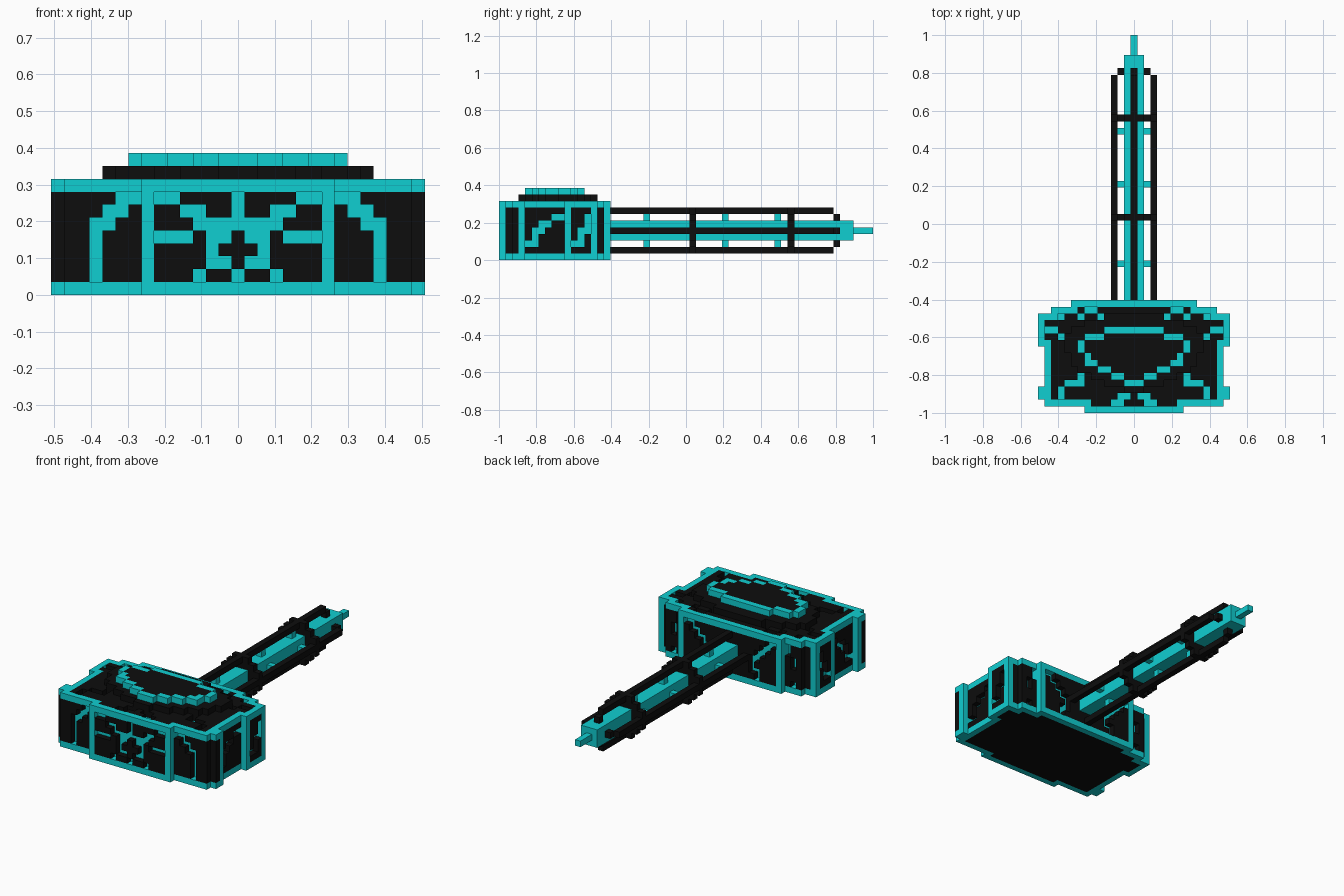
import bpy
import bmesh
from mathutils import Vector

cube = bpy.data.objects.get("Cube")
if cube:
    bpy.data.objects.remove(cube, do_unlink=True)

V = 2 / 57          # edge of one block
cells = {}          # (x, y, z) -> (part name, colour index)
DARK, GLOW = 0, 1


def make_material(name, rgb):
    mat = bpy.data.materials.new(name)
    mat.use_nodes = True
    colour = (*rgb, 1)
    mat.diffuse_color = colour
    bsdf = mat.node_tree.nodes["Principled BSDF"]
    bsdf.inputs["Base Color"].default_value = colour
    bsdf.inputs["Roughness"].default_value = 0.8
    return mat


materials = [make_material("black", (0.004, 0.004, 0.004)),
             make_material("cyan", (0.005, 0.62, 0.64))]


def fill(part, colour, xs, ys, zs):
    for x in xs:
        for y in ys:
            for z in zs:
                cells[x, y, z] = (part, colour)


def span(a, b=None):
    """Inclusive range; one argument gives a span symmetric about zero."""
    return range(-a, a + 1) if b is None else range(a, b + 1)


def marks(rows, top):
    """Yield (column, row) of every # in a drawing whose first row is top."""
    for i, row in enumerate(rows):
        for column, char in enumerate(row):
            if char == "#":
                yield column, top - i


# Hammer head: stepped plan, half width for each row from front to back
HALF = [7, 13, 14, 14] + [13] * 6 + [14] * 5 + [12, 9]
plan = {(x, y) for y, w in enumerate(HALF) for x in span(w)}
posts = {(7, 0), (14, 3), (14, 10), (14, 14), (9, 16)}
HEAD_TOP = 8

for x, y in plan:
    side = any(p not in plan for p in ((x + 1, y), (x - 1, y), (x, y + 1), (x, y - 1)))
    rim = any((x + i, y + j) not in plan for i in span(1) for j in span(1))
    for z in span(0, HEAD_TOP):
        cap = z in (0, HEAD_TOP)
        if (cap and rim) or (abs(x), y) in posts:
            cells[x, y, z] = ("head_frame", GLOW)
        elif cap or side:
            cells[x, y, z] = ("head_panels", DARK)
        else:
            cells[x, y, z] = ("head_core", GLOW)


def carve(cell):
    """Open a panel block so that the glowing core shows through."""
    if cells.get(cell, ("", 0))[0] == "head_panels":
        del cells[cell]


# Grooves, drawn for the +x half and mirrored
FRONT = ["#....##.##..",
         "#..##....##.",
         "####......##",
         ".##.###....#",
         "..#........#",
         ".##........#",
         "#..#.......#"]
BACK = [".......##.#.",
        "......##..#.",
        ".....##....#",
        "....##.....#",
        "....#.......",
        "....##......",
        ".....#.....#"]
SIDE = ["....##...#",
        "..##.....#",
        ".##.....##",
        ".#......#.",
        "##.....##."]
TOP = ["......##",
       ".....#..#..#",
       "",
       "............##",
       "...........#",
       "", "", "", "", "",
       "........#",
       "........###",
       "...........#",
       ".##........#",
       "..##"]

for s in (-1, 1):
    for c, z in marks(FRONT, 7):
        carve((s * c, min(y for x, y in plan if x == c), z))
    for c, z in marks(BACK, 7):
        carve((s * c, max(y for x, y in plan if x == c), z))
    for c, z in marks(SIDE, 6):
        carve((s * HALF[c + 4], c + 4, z))
    for c, y in marks(TOP, 15):
        carve((s * c, y, HEAD_TOP))

# Raised plate and shield crest on top of the head
for y, w in enumerate([1, 4, 6, 8, 9, 9, 10, 10, 10, 9, 7, 4], start=3):
    fill("top_plate", DARK, span(w), [y], [9])
CREST = ["#####",
         ".....###",
         "........#",
         "........#",
         ".......#",
         "......##",
         "....##",
         "..##",
         "##"]
for i, row in enumerate(CREST):
    fill("crest_field", DARK, span(len(row) - 1), [12 - i], [10])
for c, y in marks(CREST, 12):
    fill("crest_border", GLOW, {c, -c}, [y], [10])

# Handle: glowing core with a tip, four dark rails, collars and cross pegs
AXIS = 4
fill("handle_core", GLOW, span(1), span(17, 53), span(AXIS - 1, AXIS + 1))
fill("handle_tip", GLOW, [0], span(54, 56), [AXIS])
for dx, dz in ((1, 0), (-1, 0), (0, 1), (0, -1)):
    fill("handle_rails", DARK, [3 * dx], span(17, 50), [AXIS + 3 * dz])
    fill("handle_rails", DARK, [2 * dx], [51], [AXIS + 2 * dz])
    for y in (22, 34, 42):
        fill("handle_pegs", GLOW, [2 * dx], [y], [AXIS + 2 * dz])
for y in (29, 44):
    for x in span(3):
        for z in span(3):
            if abs(x) + abs(z) <= 4:
                fill("handle_collars", DARK, [x], [y], [AXIS + z])


def build(part):
    """Make one object from the exposed block faces of a part."""
    bm = bmesh.new()
    verts = {}
    for (x, y, z), (name, colour) in cells.items():
        if name != part:
            continue
        for axis in range(3):
            for sign in (-1, 1):
                n = [0, 0, 0]
                n[axis] = sign
                if (x + n[0], y + n[1], z + n[2]) in cells:
                    continue
                corners = []
                for a, b in ((0, 0), (1, 0), (1, 1), (0, 1))[::sign]:
                    p = [x, y, z]
                    p[axis] += (sign + 1) // 2
                    p[(axis + 1) % 3] += a
                    p[(axis + 2) % 3] += b
                    key = tuple(p)
                    if key not in verts:
                        co = Vector((p[0] - 0.5, p[1], p[2])) * V - Vector((0, 1, 0))
                        verts[key] = bm.verts.new(co)
                    corners.append(verts[key])
                bm.faces.new(corners).material_index = 0
    mesh = bpy.data.meshes.new(part)
    bm.to_mesh(mesh)
    bm.free()
    mesh.materials.append(materials[next(c for n, c in cells.values() if n == part)])
    bpy.context.collection.objects.link(bpy.data.objects.new(part, mesh))


for part in sorted({name for name, colour in cells.values()}):
    build(part)
